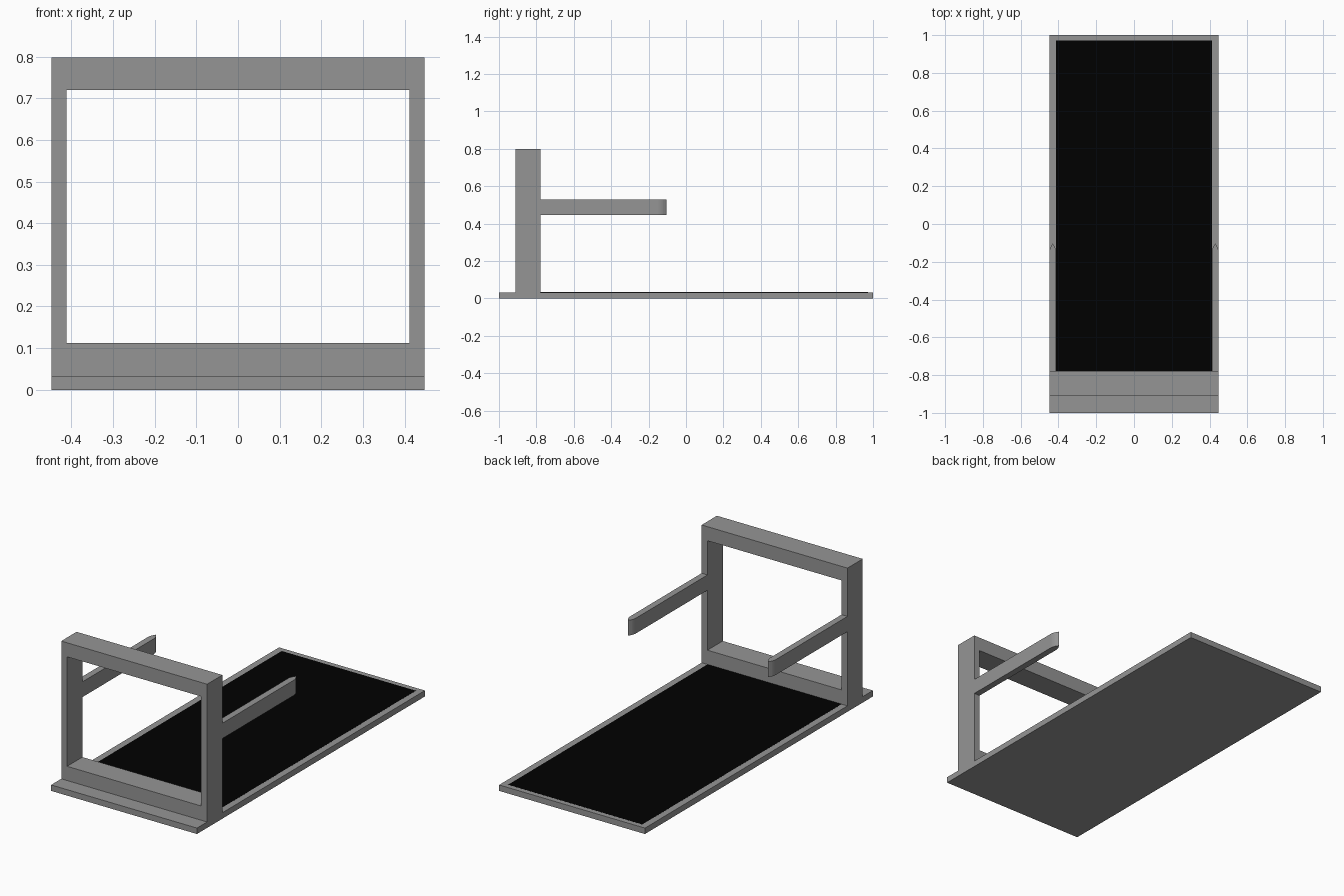
import bpy, bmesh
from mathutils import Vector

if "Cube" in bpy.data.objects:
    bpy.data.objects.remove(bpy.data.objects["Cube"])

W, IN = 0.448, 0.412           # outer and inner half width
BASE_TOP = 0.033
FY0, FY1 = -0.911, -0.777      # front frame depth range


def material(name, value):
    mat = bpy.data.materials.new(name)
    mat.diffuse_color = (value, value, value, 1)
    mat.use_nodes = True
    mat.node_tree.nodes["Principled BSDF"].inputs["Base Color"].default_value = mat.diffuse_color
    return mat


GREY = material("dark_grey", 0.3)
BLACK = material("belt_black", 0.0)


def finish(name, bm, mat):
    bmesh.ops.recalc_face_normals(bm, faces=bm.faces)
    mesh = bpy.data.meshes.new(name)
    bm.to_mesh(mesh)
    bm.free()
    mesh.materials.append(mat)
    ob = bpy.data.objects.new(name, mesh)
    bpy.context.collection.objects.link(ob)
    return ob


def extrude(bm, faces, offset):
    res = bmesh.ops.extrude_face_region(bm, geom=faces)
    moved = [g for g in res["geom"] if isinstance(g, bmesh.types.BMVert)]
    bmesh.ops.translate(bm, verts=moved, vec=Vector(offset))


def prism(name, outline, z0, z1, mat=GREY):
    bm = bmesh.new()
    face = bm.faces.new([bm.verts.new((x, y, z0)) for x, y in outline])
    extrude(bm, [face], (0, 0, z1 - z0))
    return finish(name, bm, mat)


def rect(x, y0, y1):
    return [(-x, y0), (x, y0), (x, y1), (-x, y1)]


# Deck and black running belt, almost flush with each other
prism("deck", rect(W, -1, 1), 0, BASE_TOP)
prism("running_belt", rect(IN, FY1, 0.972), BASE_TOP - 0.01, BASE_TOP + 0.0003, BLACK)

# Upright frame: a rectangular ring extruded backwards
bm = bmesh.new()
outer = [bm.verts.new((x, FY0, z)) for x, z in rect(W, BASE_TOP, 0.798)]
inner = [bm.verts.new((x, FY0, z)) for x, z in rect(IN, 0.112, 0.72)]
ring = []
for i in range(4):
    j = (i + 1) % 4
    ring.append(bm.faces.new([outer[i], outer[j], inner[j], inner[i]]))
extrude(bm, ring, (0, FY1 - FY0, 0))
bmesh.ops.dissolve_limit(bm, angle_limit=0.01, verts=bm.verts, edges=[])
finish("upright_frame", bm, GREY)

# Handrails whose sides curve in to a pointed tip
mid, half = (W + IN) / 2, (W - IN) / 2
arc = [(half * (1 - (k / 5) ** 2), -0.15 + 0.046 * k / 5) for k in range(6)]
for side, label in ((-1, "left"), (1, "right")):
    tip = [(side * (mid + x), y) for x, y in arc]
    tip += [(side * (mid - x), y) for x, y in arc[-2::-1]]
    prism(label + "_handrail",
          [(side * IN, FY1), (side * W, FY1)] + tip, 0.445, 0.53)
